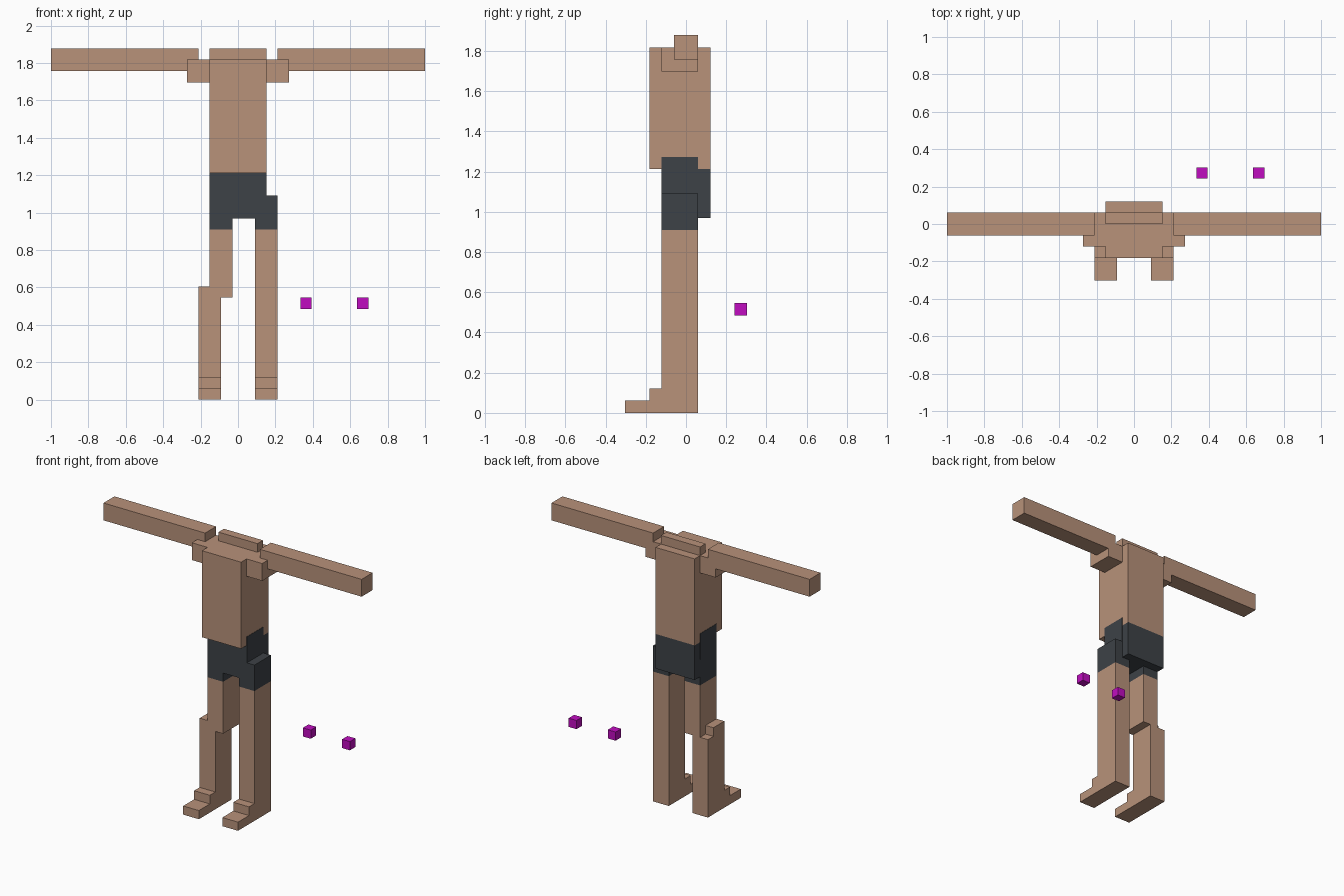
import bpy
import bmesh

U = 2 / 33  # edge of one block

old = bpy.data.objects.get("Cube")
if old:
    bpy.data.objects.remove(old, do_unlink=True)


def material(name, rgb):
    mat = bpy.data.materials.new(name)
    mat.use_nodes = True
    mat.diffuse_color = (*rgb, 1)
    bsdf = next(n for n in mat.node_tree.nodes if n.type == "BSDF_PRINCIPLED")
    bsdf.inputs["Base Color"].default_value = (*rgb, 1)
    return mat


skin = material("tan skin", (0.48, 0.287, 0.195))
cloth = material("dark shorts", (0.047, 0.054, 0.063))
marker = material("magenta marker", (0.527, 0.004, 0.527))


def extrude(name, mat, x0, x1, profile):
    """Extrude a side outline (y, z), in blocks, from x0 to x1."""
    bm = bmesh.new()
    face = bm.faces.new([bm.verts.new((x0 * U, y * U, z * U)) for y, z in profile])
    grown = bmesh.ops.extrude_face_region(bm, geom=[face], use_keep_orig=True)
    moved = [v for v in grown["geom"] if isinstance(v, bmesh.types.BMVert)]
    bmesh.ops.translate(bm, verts=moved, vec=((x1 - x0) * U, 0, 0))
    bmesh.ops.recalc_face_normals(bm, faces=bm.faces)
    mesh = bpy.data.meshes.new(name)
    bm.to_mesh(mesh)
    bm.free()
    mesh.materials.append(mat)
    obj = bpy.data.objects.new(name, mesh)
    bpy.context.collection.objects.link(obj)
    return obj


def box(name, mat, x, y, z):
    return extrude(name, mat, *x, [(y[0], z[0]), (y[1], z[0]), (y[1], z[1]), (y[0], z[1])])


# Torso, neck and pelvis
box("torso", skin, (-2.5, 2.5), (-3, 2), (20, 30))
box("neck", skin, (-2.5, 2.5), (0, 1), (30, 31))
box("pelvis", cloth, (-2.5, 2.5), (-2, 2), (16, 20))

# Arms, shoulders and the hip patches that overlap the torso
for side, s in (("left", 1), ("right", -1)):
    box(side + "_shoulder", skin, (s * 2.5, s * 4.5), (-2, 1), (28, 30))
    box(side + "_arm", skin, (s * 3.5, s * 16.5), (-1, 1), (29, 31))
    box(side + "_hip", cloth, (s * 1.5, s * 2.53), (-2, 1), (18, 21))

# Stepped foot outline shared by both legs
foot = [(-2, 2), (-3, 2), (-3, 1), (-5, 1), (-5, 0), (1, 0)]

# Left leg, straight
extrude("left_leg", skin, 1.5, 3.5, foot + [(1, 15), (-2, 15)])
box("left_shorts_leg", cloth, (1.5, 3.5), (-2, 1), (15, 18))

# Right leg, with the shin set outward from the thigh
extrude("right_lower_leg", skin, -3.5, -1.5, foot + [(1, 9), (0, 9), (0, 10), (-2, 10)])
box("right_thigh", skin, (-2.5, -0.5), (-2, 1), (9, 15))
box("right_shorts_leg", cloth, (-2.5, -0.5), (-2, 1), (15, 18))

# Loose floating blocks
for name, x in (("inner_marker", 5.5), ("outer_marker", 10.5)):
    box(name, marker, (x, x + 1), (4, 5), (8, 9))
